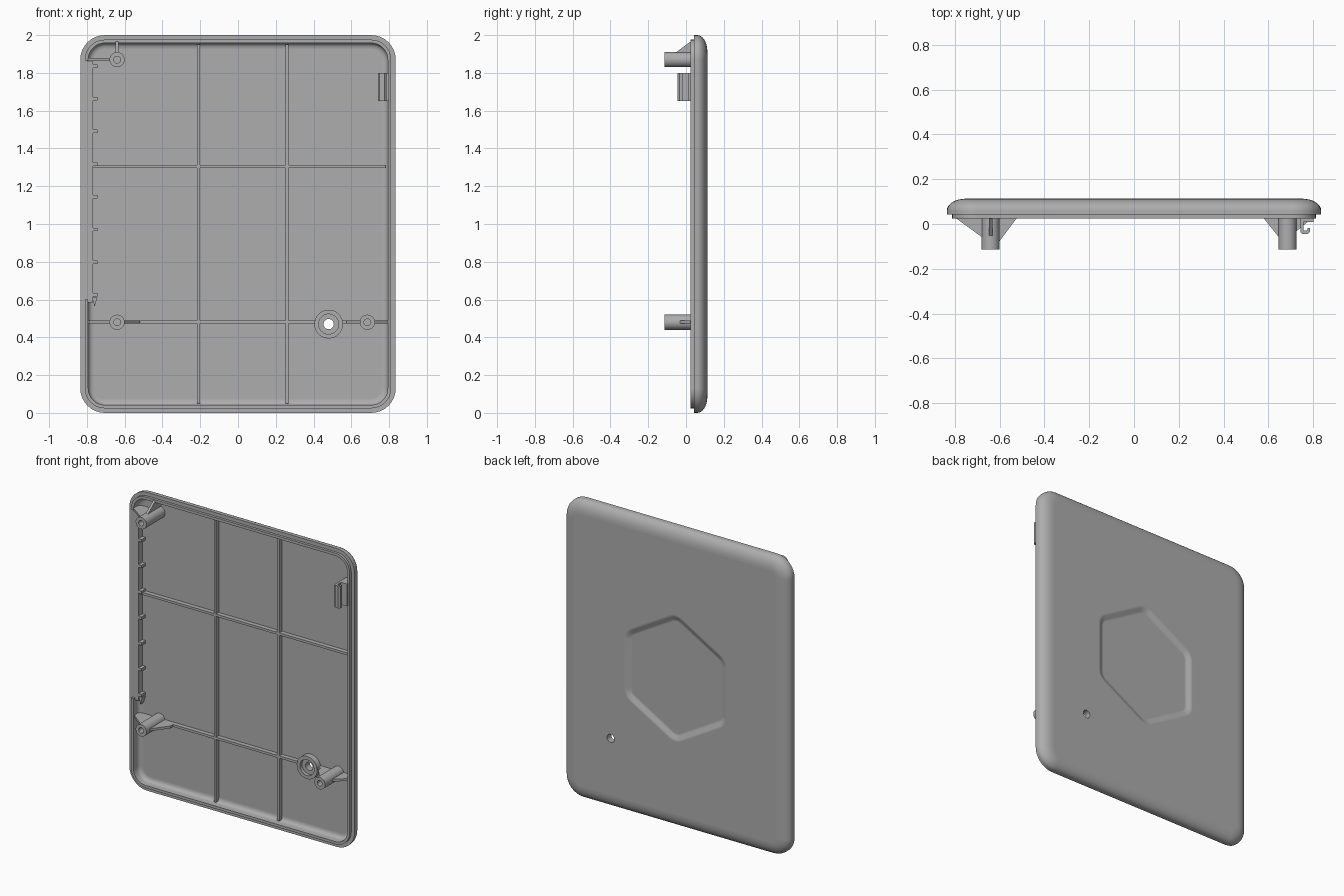
import bpy, bmesh
from math import sin, cos, pi
from mathutils import Vector

cube = bpy.data.objects.get("Cube")
if cube:
    bpy.data.objects.remove(cube, do_unlink=True)

grey = bpy.data.materials.new("matte grey plastic")
grey.use_nodes = True
colour = (0.42, 0.42, 0.42, 1)
grey.diffuse_color = colour
grey.node_tree.nodes["Principled BSDF"].inputs["Base Color"].default_value = colour

BACK, FLOOR, RIM, LIP, TIP = 0.113, 0.085, 0.042, 0.025, -0.113
HALF_W, CORNER = 0.835, 0.13


def finish(name, bm):
    bmesh.ops.recalc_face_normals(bm, faces=bm.faces)
    mesh = bpy.data.meshes.new(name)
    bm.to_mesh(mesh)
    bm.free()
    mesh.materials.append(grey)
    ob = bpy.data.objects.new(name, mesh)
    bpy.context.collection.objects.link(ob)
    return ob


def activate(ob):
    bpy.ops.object.select_all(action='DESELECT')
    ob.select_set(True)
    bpy.context.view_layer.objects.active = ob


def smooth(ob):
    activate(ob)
    bpy.ops.object.shade_smooth_by_angle(angle=pi / 6)
    ob.modifiers.new("flat face normals", 'WEIGHTED_NORMAL').keep_sharp = True


def loft(name, core, rings, segs):
    """Solid through rounded outlines: core corners (x, z) grown by r at depth y."""
    bm = bmesh.new()
    step = 2 * pi / len(core)
    count = segs if len(core) == 1 else segs + 1
    loops = []
    for r, y in rings:
        loop = []
        for i, (x, z) in enumerate(core):
            for k in range(count):
                a = step * (i + k / segs)
                loop.append(bm.verts.new((x + r * cos(a), y, z + r * sin(a))))
        loops.append(loop)
    for a, b in zip(loops, loops[1:]):
        for i in range(len(a)):
            bm.faces.new((a[i - 1], a[i], b[i], b[i - 1]))
    bm.faces.new(loops[0])
    bm.faces.new(loops[-1])
    return finish(name, bm)


def prism(name, points, sweep):
    bm = bmesh.new()
    face = bm.faces.new([bm.verts.new(p) for p in points])
    new = bmesh.ops.extrude_face_region(bm, geom=[face])["geom"]
    verts = [v for v in new if isinstance(v, bmesh.types.BMVert)]
    bmesh.ops.translate(bm, verts=verts, vec=Vector(sweep))
    return finish(name, bm)


def box(name, x0, x1, y0, y1, z0, z1):
    pts = [(x0, y0, z0), (x1, y0, z0), (x1, y1, z0), (x0, y1, z0)]
    return prism(name, pts, (0, 0, z1 - z0))


def cut(ob, cutter):
    mod = ob.modifiers.new("cut", 'BOOLEAN')
    mod.operation, mod.solver, mod.object = 'DIFFERENCE', 'EXACT', cutter
    activate(ob)
    bpy.ops.object.modifier_apply(modifier=mod.name)
    bpy.data.objects.remove(cutter, do_unlink=True)


# Cover: rounded back, stepped rim and lip, filleted tray floor
cx, cz = HALF_W - CORNER, 1 - CORNER
core = [(cx, 1 + cz), (-cx, 1 + cz), (-cx, 1 - cz), (cx, 1 - cz)]
rings = [(CORNER - 0.09, BACK)]
for k in range(9):
    a = pi / 2 * (1 - k / 8)
    rings.append((CORNER - 0.085 * (1 - cos(a)), 0.06 + (BACK - 0.06) * sin(a)))
for inset, y in [(0, RIM), (0.024, RIM), (0.024, LIP), (0.042, LIP),
                 (0.042, 0.06), (0.047, 0.073), (0.058, 0.082), (0.075, FLOOR)]:
    rings.append((CORNER - inset, y))
cover = loft("cover_panel", core, rings, 8)

# Rounded hexagonal recess in the back
hexagon = [(0.33 * cos(a), 1 + 0.33 * sin(a))
           for a in [pi / 6 + i * pi / 3 for i in range(6)]]
recess = [(0.095, BACK + 0.01), (0.095, BACK), (0.08, BACK - 0.003),
          (0.06, BACK - 0.015), (0.045, BACK - 0.018)]
cut(cover, loft("recess_cutter", hexagon, recess, 6))

# Round through hole, and the gap in the lip
port = (0.48, 0.47)
cut(cover, loft("hole_cutter", [port], [(0.027, 0), (0.027, 0.2)], 32))
cut(cover, box("lip_cutter", -0.9, -0.76, 0, RIM, 0.6, 1.865))
smooth(cover)

# Collar around the through hole
collar = loft("port_collar", [port], [(0.076, FLOOR + 0.004), (0.076, 0.045),
              (0.053, 0.045), (0.053, 0.068), (0.027, 0.068), (0.027, FLOOR + 0.004)], 32)
cut(collar, loft("collar_cutter", [port], [(0.027, 0), (0.027, 0.2)], 32))
smooth(collar)

# Stiffening ribs
T = 0.008
for side, x in (("right", -0.21), ("left", 0.26)):
    box(f"{side}_vertical_rib", x - T, x + T, 0.055, FLOOR + 0.004, 0.05, 1.95)
box("upper_rib", -0.78, 0.78, 0.055, FLOOR + 0.004, 1.305 - T, 1.305 + T)
box("lower_rib_right", -0.8, port[0] - 0.07, 0.055, FLOOR + 0.004, 0.48 - T, 0.48 + T)
box("lower_rib_left", port[0] + 0.07, 0.8, 0.055, FLOOR + 0.004, 0.48 - T, 0.48 + T)


# Screw posts with triangular fins: each fin has direction, reach and top depth
def post(name, x, z, fins):
    smooth(loft(name, [(x, z)], [(0.04, FLOOR + 0.004), (0.04, TIP),
                                 (0.018, TIP), (0.018, 0.03)], 32))
    for i, (dx, dz, reach, top) in enumerate(fins):
        profile = [(0.03, FLOOR), (0.03, top), (reach, 0.03), (reach, FLOOR)]
        side = Vector((dz, 0, dx)) * T
        pts = [Vector((x + dx * u, y, z + dz * u)) - side for u, y in profile]
        prism(f"{name}_fin_{i + 1}", pts, side * 2)


post("upper_right_post", -0.64, 1.87, [(-1, 0, 0.16, -0.065), (0, 1, 0.1, -0.065)])
post("lower_right_post", -0.64, 0.48, [(-1, 0, 0.15, -0.065), (1, 0, 0.12, -0.09)])
post("lower_left_post", 0.685, 0.48, [(-1, 0, 0.11, -0.07), (1, 0, 0.115, -0.04)])

# Flush ledge with a row of small teeth
box("side_ledge", -0.8, -0.768, RIM, FLOOR + 0.004, 0.585, 1.865)
for i in range(8):
    z = 0.625 + i * 0.173
    box(f"ledge_tooth_{i + 1}", -0.775, -0.745, RIM, FLOOR + 0.004, z - 0.009, z + 0.009)
prism("ledge_end_wedge", [(-0.77, 0.05, 0.61), (-0.745, 0.05, 0.61), (-0.76, 0.05, 0.56)],
      (0, 0.037, 0))

# Hooked clip near the upper edge
hook = [(0.742, 0.03), (0.742, -0.035), (0.75, -0.045), (0.775, -0.045), (0.785, -0.035),
        (0.785, -0.018), (0.774, -0.018), (0.772, -0.03), (0.757, -0.03), (0.757, 0.01),
        (0.8, 0.01), (0.8, 0.03)]
prism("side_clip", [(x, y, 1.65) for x, y in hook], (0, 0, 0.15))
box("clip_foot", 0.742, 0.8, 0.02, FLOOR + 0.004, 1.65, 1.8)
